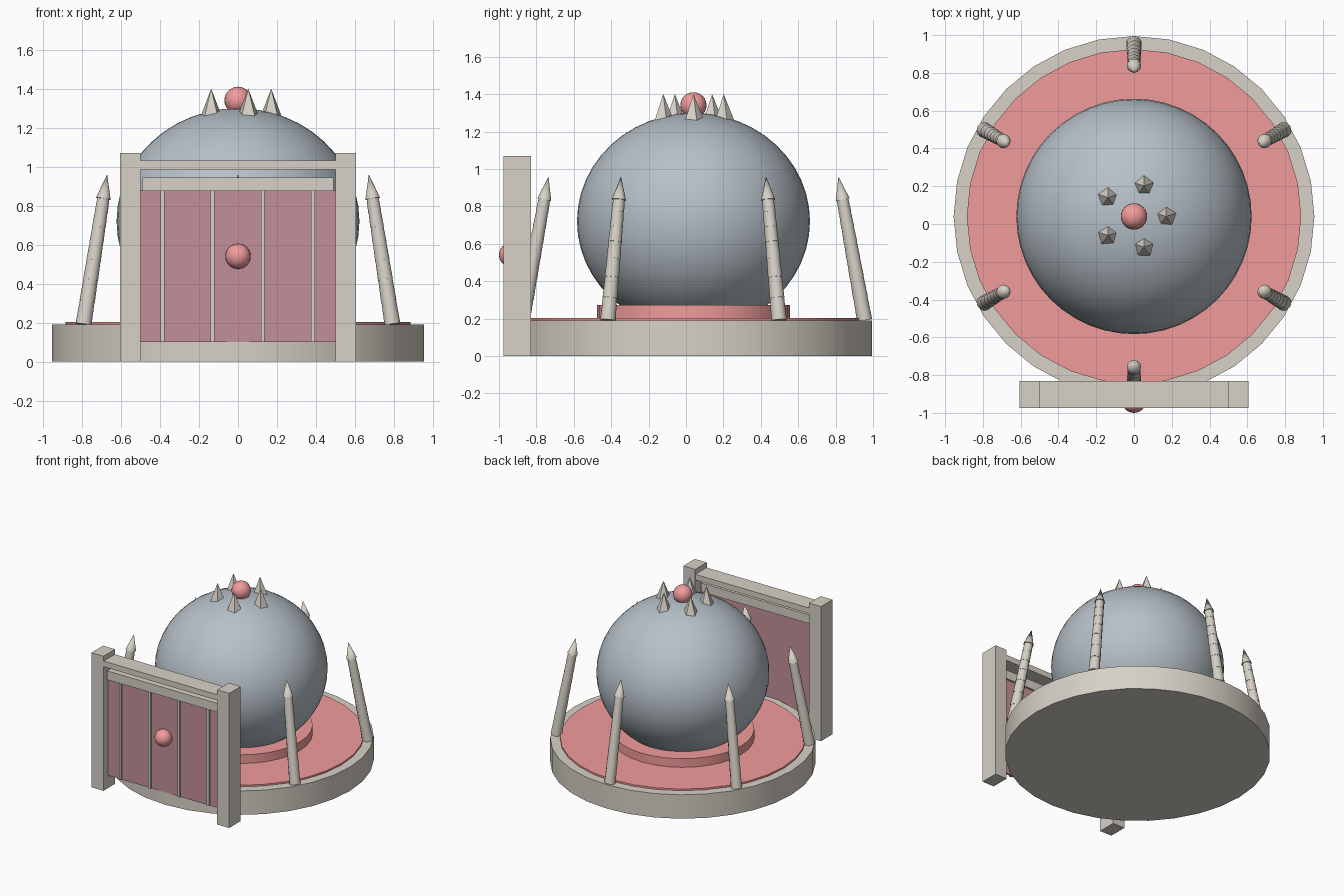
import bpy, math
from mathutils import Vector

if "Cube" in bpy.data.objects:
    bpy.data.objects.remove(bpy.data.objects["Cube"])

CY = 0.04  # centre of the round platform


def mat(name, col):
    m = bpy.data.materials.new(name)
    m.diffuse_color = (*col, 1)
    m.use_nodes = True
    m.node_tree.nodes["Principled BSDF"].inputs["Base Color"].default_value = m.diffuse_color
    return m


STONE = mat("stone", (0.68, 0.64, 0.57))
RED = mat("red", (0.88, 0.33, 0.33))
DARK = mat("dark_red", (0.55, 0.28, 0.32))
BLUE = mat("slate_blue", (0.47, 0.53, 0.58))


def finish(name, m, smooth=False):
    o = bpy.context.object
    o.name = name
    o.data.materials.append(m)
    if smooth:
        bpy.ops.object.shade_smooth_by_angle(angle=math.radians(40))
    return o


def box(name, x0, x1, y0, y1, z0, z1, m):
    bpy.ops.mesh.primitive_cube_add(size=1, location=((x0 + x1) / 2, (y0 + y1) / 2, (z0 + z1) / 2))
    o = finish(name, m)
    o.scale = (x1 - x0, y1 - y0, z1 - z0)


def disc(name, r, z0, z1, m):
    bpy.ops.mesh.primitive_cylinder_add(vertices=32, radius=r, depth=z1 - z0, location=(0, CY, (z0 + z1) / 2))
    finish(name, m, True)


def ball(name, loc, r, m, seg=24, zscale=1):
    bpy.ops.mesh.primitive_uv_sphere_add(segments=seg, ring_count=seg // 2, radius=r, location=loc)
    finish(name, m, True).scale.z = zscale


def cone(name, a, b, r1, r2, m, n, smooth=False):
    a, b = Vector(a), Vector(b)
    bpy.ops.mesh.primitive_cone_add(vertices=n, radius1=r1, radius2=r2, depth=(b - a).length, location=(a + b) / 2)
    o = finish(name, m, smooth)
    if (b - a).xy.length > 1e-4:
        o.rotation_euler = (b - a).to_track_quat('Z', 'Y').to_euler()


# round platform, carpet and pedestal
disc("platform", 0.955, 0, 0.19, STONE)
disc("carpet", 0.885, 0.15, 0.203, RED)
disc("pedestal", 0.515, 0.18, 0.272, RED)

# large flattened dome body with crowning ball and spikes
ball("dome", (0, CY, 0.72), 0.623, BLUE, 48, 0.93)
ball("top_ball", (0, CY, 1.34), 0.07, RED)
for i in range(5):
    a = math.radians(72 * i)
    x, y = 0.17 * math.cos(a), CY + 0.17 * math.sin(a)
    cone(f"crown_spike_{i}", (x, y, 1.255), (x, y, 1.4), 0.058, 0, STONE, 5)

# six leaning segmented posts with pointed tips
LEVELS = [0.19, 0.31, 0.42, 0.52, 0.61, 0.69, 0.77, 0.84, 0.96]
for i in range(6):
    a = math.radians(30 + 60 * i)

    def at(z):
        r = 0.915 - 0.14 * (z - 0.19) / 0.77
        return (r * math.cos(a), CY + r * math.sin(a), z)

    for k in range(7):
        r = 0.041 - 0.0012 * k
        cone(f"post_{i}_segment_{k}", at(LEVELS[k]), at(LEVELS[k + 1]), r, r - 0.003, STONE, 12, True)
    cone(f"post_{i}_tip", at(0.835), at(0.96), 0.038, 0, STONE, 12, True)

# gate frame
for s, side in ((-1, "left"), (1, "right")):
    xs = sorted((s * 0.5, s * 0.605))
    box(f"{side}_pillar", *xs, -0.975, -0.83, 0, 1.07, STONE)
box("lintel", -0.5, 0.5, -0.973, -0.832, 0.985, 1.03, STONE)
box("door_rail", -0.49, 0.49, -0.945, -0.885, 0.875, 0.945, STONE)

# door panel with slats and round knob
box("door_panel", -0.5, 0.5, -0.917, -0.9, 0.1, 0.88, DARK)
for i, x in enumerate((-0.387, -0.13, 0.127, 0.385)):
    box(f"door_slat_{i}", x - 0.01, x + 0.01, -0.928, -0.905, 0.1, 0.88, STONE)
ball("door_knob", (0, -0.935, 0.54), 0.065, RED)
